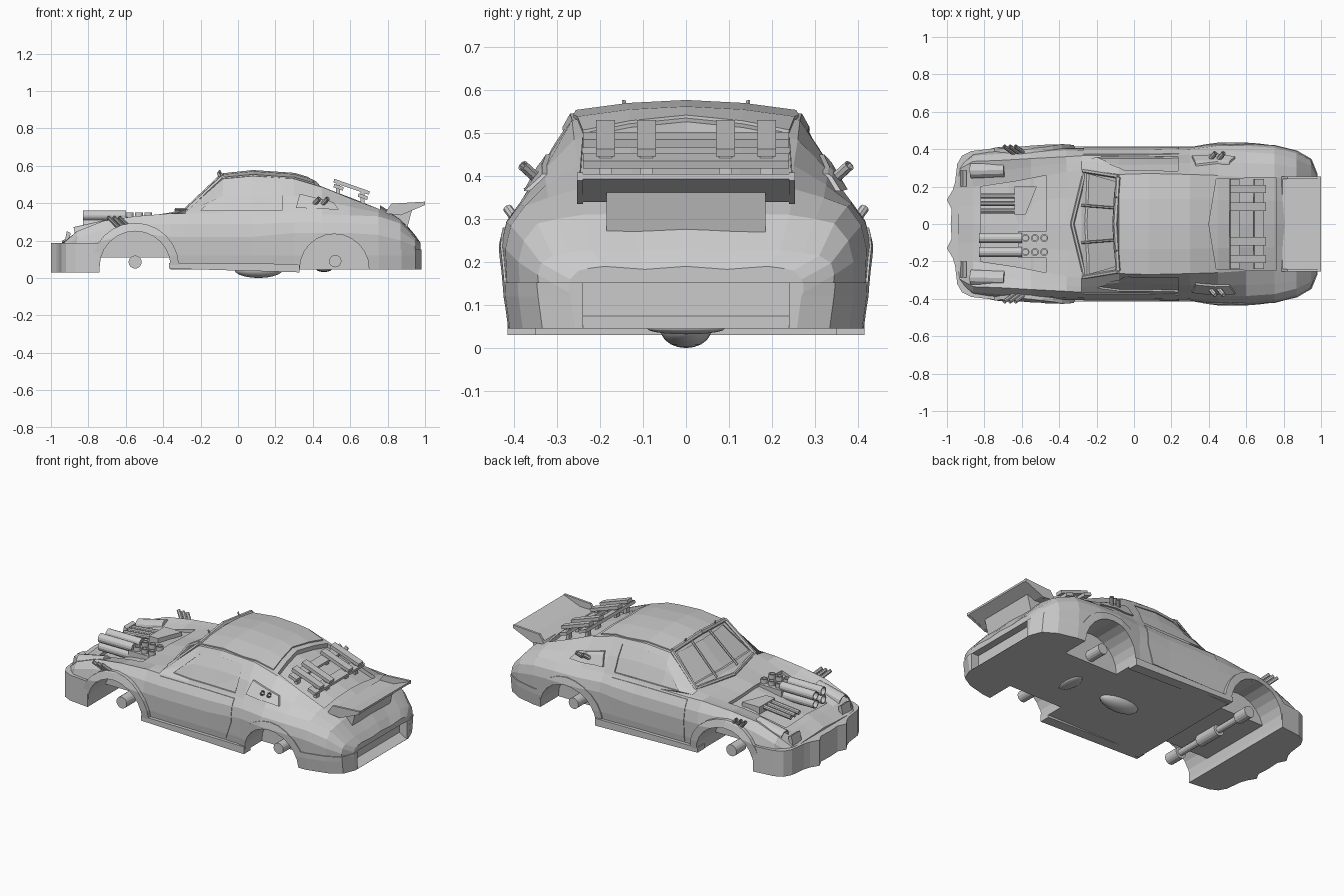
import bpy, bmesh, math
from mathutils import Vector

cube = bpy.data.objects.get("Cube")
if cube:
    bpy.data.objects.remove(cube, do_unlink=True)


def make(name, verts, faces):
    bm = bmesh.new()
    vs = [bm.verts.new(v) for v in verts]
    for f in faces:
        bm.faces.new([vs[i] for i in f])
    bmesh.ops.recalc_face_normals(bm, faces=bm.faces)
    mesh = bpy.data.meshes.new(name)
    bm.to_mesh(mesh)
    bm.free()
    ob = bpy.data.objects.new(name, mesh)
    bpy.context.collection.objects.link(ob)
    return ob


def prism(name, pts, axis, lo, hi):
    """Extrude an outline along an axis: Y takes (x, z), Z takes (x, y), X takes (y, z)."""
    place = {"X": lambda p, d: (d, p[0], p[1]),
             "Y": lambda p, d: (p[0], d, p[1]),
             "Z": lambda p, d: (p[0], p[1], d)}[axis]
    n = len(pts)
    verts = [place(p, d) for d in (lo, hi) for p in pts]
    faces = [range(n), range(n, 2 * n)]
    faces += [(i, (i + 1) % n, n + (i + 1) % n, n + i) for i in range(n)]
    return make(name, verts, faces)


def box(name, lo, hi):
    (x0, y0, z0), (x1, y1, z1) = lo, hi
    return prism(name, [(x0, y0), (x1, y0), (x1, y1), (x0, y1)], "Z", z0, z1)


def rod(name, a, b, r, sides=12, bore=0):
    """Cylinder between two points, with an optional hollow mouth at the first end."""
    a, b = Vector(a), Vector(b)
    turn = (b - a).to_track_quat("Z", "Y")
    depth = (b - a).length
    rings = [(r, depth), (r, 0)]
    if bore:
        rings += [(bore, 0), (bore, depth * 0.6)]
    verts, faces = [], []
    for rad, h in rings:
        for i in range(sides):
            t = math.tau * i / sides
            verts.append(a + turn @ Vector((rad * math.cos(t), rad * math.sin(t), h)))
    for k in range(len(rings) - 1):
        for i in range(sides):
            j = (i + 1) % sides
            faces.append((k * sides + i, k * sides + j, (k + 1) * sides + j, (k + 1) * sides + i))
    faces += [range(sides), range(len(verts) - sides, len(verts))]
    return make(name, verts, faces)


def boolean(ob, tool, operation):
    mod = ob.modifiers.new("cut", "BOOLEAN")
    mod.operation, mod.object, mod.solver = operation, tool, "EXACT"
    bpy.context.view_layer.update()
    graph = bpy.context.evaluated_depsgraph_get()
    mesh = bpy.data.meshes.new_from_object(ob.evaluated_get(graph))
    ob.modifiers.clear()
    ob.data = mesh
    bpy.data.objects.remove(tool, do_unlink=True)


def mirrored(pts):
    return pts + [(x, -y) for x, y in reversed(pts) if y]


def arch(cx, cz, r, start=0, end=math.pi, steps=12):
    return [(cx + r * math.cos(start + (end - start) * i / steps),
             cz + r * math.sin(start + (end - start) * i / steps)) for i in range(steps + 1)]


# Body stations: x, waist width, waist z, shoulder width, shoulder z, upper width, upper z, crown z
stations = [
    (-.94, .31, .13, .29, .18, .20, .19, .2), (-.86, .375, .17, .335, .25, .20, .23, .24),
    (-.72, .39, .20, .34, .305, .22, .27, .28), (-.55, .40, .24, .35, .33, .24, .31, .32),
    (-.36, .405, .22, .36, .345, .28, .345, .35), (-.28, .405, .22, .365, .345, .29, .36, .37),
    (-.08, .405, .22, .365, .345, .265, .53, .553), (.08, .405, .22, .365, .345, .27, .545, .57),
    (.30, .41, .24, .37, .345, .265, .53, .555), (.45, .43, .24, .385, .34, .26, .485, .512),
    (.60, .43, .24, .385, .335, .25, .425, .455), (.75, .42, .23, .375, .33, .25, .37, .395),
    (.87, .39, .2, .345, .29, .24, .31, .32), (.945, .345, .17, .31, .215, .22, .228, .232),
    (.975, .27, .13, .25, .18, .19, .19, .19)]


def hull(name):
    verts, faces, n = [], [], 0
    for x, w, wz, s, sz, u, uz, crown in stations:
        half = [(0, .045), (w - .015, .045), (w - .005, .12), (w, wz),
                ((w + s) / 2 + .01, (wz + sz) / 2 + .005), (s, sz),
                ((s + u) / 2 + .008, (sz + uz) / 2), (u, uz), (u * .5, crown - .007), (0, crown)]
        ring = half + [(-y, z) for y, z in half[-2:0:-1]]
        n = len(ring)
        verts += [(x, y, z) for y, z in ring]
    for k in range(len(stations) - 1):
        for i in range(n):
            j = (i + 1) % n
            faces.append((k * n + i, k * n + j, (k + 1) * n + j, (k + 1) * n + i))
    faces += [range(n), range(len(verts) - n, len(verts))]
    return make(name, verts, faces)


def shaped_hull(name, scale, shift):
    ob = hull(name)
    for v in ob.data.vertices:
        v.co = Vector(a * b + c for a, b, c in zip(v.co, scale, shift))
    return ob


def panel(name, pts, axis, lo, hi, scale=(1, 1, 1), shift=(0, 0, 0)):
    """Raised skin that follows the body inside an outline."""
    ob = shaped_hull(name, scale, shift)
    boolean(ob, prism("outline", pts, axis, lo, hi), "INTERSECT")
    return ob


def recess(pts, axis, lo, hi, scale=(1, 1, 1), shift=(0, 0, 0)):
    """Sunken area that follows the body inside an outline."""
    tool = prism("recess_cutter", pts, axis, lo, hi)
    boolean(tool, shaped_hull("core", scale, shift), "DIFFERENCE")
    boolean(body, tool, "DIFFERENCE")


body = hull("body_shell")

# Wheel wells leave a centre block, which is cut short above the front axle
front_arch, rear_arch = (-.55, .06), (.515, .05)
for s in (-1, 1):
    for (cx, cz), r in ((front_arch, .19), (rear_arch, .185)):
        well = prism("well", arch(cx, cz, r) + [(cx - r, -.1), (cx + r, -.1)], "Y", s * .24, s * .6)
        boolean(body, well, "DIFFERENCE")
boolean(body, box("axle_tunnel", (-.74, -.3, -.1), (-.36, .3, .11)), "DIFFERENCE")

# Sunken glass and engine bay
side_glass = [(-.2, .36), (.235, .36), (.235, .505), (.08, .515), (-.05, .5)]
for s in (-1, 1):
    recess(side_glass, "Y", s * .15, s * .6, scale=(1, .975, 1))
recess([(-.27, .385), (.27, .385), (.225, .52), (-.225, .52)], "X", -.4, 0, shift=(.012, 0, 0))
recess(mirrored([(.40, 0), (.44, .24), (.76, .25)]), "Z", .3, .7, shift=(0, 0, -.025))
recess(mirrored([(-.82, .2), (-.62, .23), (-.47, .26)]), "Z", .2, .5, shift=(0, 0, -.02))

# Raised panels
panel("doors", [(-.27, .09), (.2, .09), (.24, .2), (.24, .335), (-.27, .335)], "Y", -.6, .6, (1, 1.01, 1))
panel("roof_panel", mirrored([(-.09, .25), (.22, .262), (.41, .24), (.37, 0)]), "Z", .5, .7,
      shift=(0, 0, .007))
panel("quarter_vents", [(.31, .375), (.54, .365), (.51, .405), (.33, .45)], "Y", -.6, .6, (1, 1.035, 1))
for label, (cx, cz), r, wide in (("front", front_arch, .19, 1.055), ("rear", rear_arch, .185, 1.012)):
    horseshoe = arch(cx, cz, r) + arch(cx, cz, r + .045, math.pi, 0)
    panel(label + "_arch_flares", horseshoe, "Y", -.6, .6, (1, wide, 1))

# Bumpers and sills
bumper_plan = [(-.74, .405), (-.87, .39), (-.92, .365), (-.945, .32), (-.957, .22), (-.97, .18),
               (-1, .13), (-.975, .08), (-.98, 0)]
prism("front_bumper", mirrored(bumper_plan), "Z", .03, .187)
rear_bumper = panel("rear_bumper", [(.7, .035), (1, .035), (1, .152), (.7, .152)], "Y", -.6, .6, (1.005, 1.012, 1))
plate = [(.93, .153), (.93, .075), (.99, .04), (1.1, .04), (1.1, .153)]
for part in (body, rear_bumper):
    boolean(part, prism("plate_cutter", plate, "Y", -.24, .24), "DIFFERENCE")
for s in (-1, 1):
    prism("side_sill", [(-.37, .05), (.33, .03), (.33, .075), (-.37, .08)], "Y", s * .35, s * .415)

# Rear wing sheet with end plates and its support
prism("rear_wing", [(.785, .345), (.88, .34), (1, .393), (1, .405), (.89, .362), (.795, .36)], "Y", -.245, .245)
prism("wing_support", [(.78, .33), (.86, .27), (.905, .268), (.93, .362), (.82, .345)], "Y", -.185, .185)
for s in (-1, 1):
    prism("wing_end_plate", [(.785, .345), (.87, .335), (1, .39), (1, .408), (.82, .397)],
          "Y", s * .24, s * .254)

# Rear window slats
for y in (-.187, -.092, .092, .187):
    prism("window_strap", [(.51, .51), (.70, .445), (.705, .463), (.515, .53)], "Y", y - .022, y + .022)
for x, z in ((.535, .485), (.665, .435)):
    prism("window_crossbar", [(x - .025, z), (x + .025, z - .018), (x + .03, z), (x - .02, z + .018)],
          "Y", -.24, .24)
    for y in (-.187, -.092, .092, .187):
        box("strap_post", (x - .01, y - .015, z - .05), (x + .01, y + .015, z + .025))

# Windscreen frame, visor and roof pins
for s in (-1, 1):
    rod("windscreen_bar", (-.28, s * .1, .37), (-.09, s * .085, .55), .007, 6)
    rod("windscreen_pillar", (-.27, s * .285, .365), (-.085, s * .255, .537), .012, 6)
    rod("visor_half", (-.1, 0, .558), (-.085, s * .25, .537), .014, 6)
    rod("roof_pin", (-.09, s * .14, .54), (-.1, s * .145, .576), .005, 6)
    rod("windscreen_base", (-.33, 0, .365), (-.26, s * .29, .365), .011, 6)

# Engine: intake trumpets, cylinder stacks and louvres
for y in (-.075, -.15):
    for z in (.285, .335):
        rod("intake_trumpet", (-.83, y, z), (-.6, y, z), .027, 14, .021)
for x in (-.58, -.53, -.48):
    for y in (-.075, -.15):
        rod("cylinder_stack", (x, y, .35), (x, y, .29), .021, 12, .014)
box("engine_block", (-.62, -.18, .26), (-.46, -.04, .325))
for y in (.07, .11, .15):
    rod("side_pipe", (-.82, y, .285), (-.62, y, .305), .014, 10, .009)
prism("pipe_manifold", [(-.64, .05), (-.58, .05), (-.52, .2), (-.64, .2)], "Z", .27, .32)

for s in (-1, 1):
    # Headlamp pods and nose fins
    rod("headlamp_pod", (-.87, s * .285, .232), (-.69, s * .29, .272), .041, 12, .034)
    prism("nose_fin", [(-.93, .18), (-.905, .18), (-.895, .24), (-.915, .25)], "Y", s * .2, s * .285)
    # Fender and quarter exhausts
    for x in (-.66, -.63, -.6):
        rod("fender_exhaust", (x - .035, s * .415, .325), (x + .02, s * .375, .27), .011, 8, .008)
    for x in (.41, .455):
        rod("quarter_exhaust", (x + .025, s * .38, .425), (x - .02, s * .325, .375), .013, 8, .009)
    # Axle ends
    rod("front_hub", (-.55, s * .345, .085), (-.55, s * .25, .085), .035, 16)
    rod("rear_hub", (.52, s * .35, .09), (.52, s * .2, .09), .033, 16)
rod("front_axle", (-.55, -.3, .085), (-.55, .3, .085), .02)
rod("front_differential", (-.55, -.08, .085), (-.55, .08, .085), .035, 16)

# Rounded casings under the floor
for name, loc, size in (("gearbox_casing", (.11, 0, .045), (.13, .06, .045)),
                        ("rear_differential", (.46, 0, .045), (.04, .09, .013))):
    bpy.ops.mesh.primitive_uv_sphere_add(segments=20, ring_count=10, radius=1, location=loc)
    casing = bpy.context.object
    casing.name, casing.scale = name, size
    bpy.ops.object.shade_smooth_by_angle()
